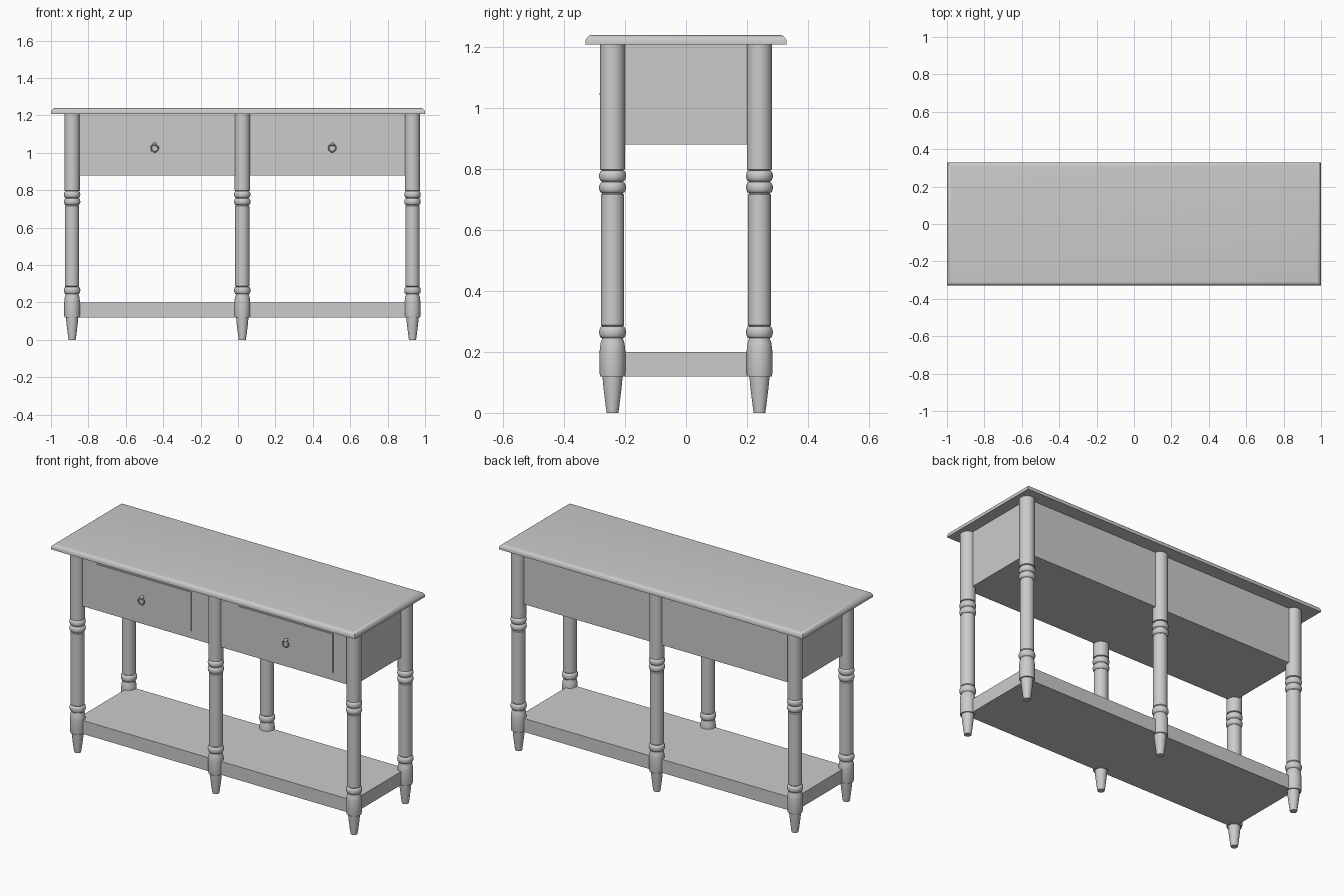
import bpy, bmesh, math

if "Cube" in bpy.data.objects:
    bpy.data.objects.remove(bpy.data.objects["Cube"])

LEG_X = (-0.887, 0.023, 0.933)
LEG_Y = 0.241
X0, X1 = LEG_X[0], LEG_X[2]


def finish(bm, name, smooth=True):
    bmesh.ops.remove_doubles(bm, verts=bm.verts, dist=1e-5)
    bmesh.ops.recalc_face_normals(bm, faces=bm.faces)
    me = bpy.data.meshes.new(name)
    bm.to_mesh(me)
    bm.free()
    ob = bpy.data.objects.new(name, me)
    bpy.context.collection.objects.link(ob)
    if smooth:
        bpy.ops.object.select_all(action='DESELECT')
        ob.select_set(True)
        bpy.context.view_layer.objects.active = ob
        bpy.ops.object.shade_smooth_by_angle(angle=math.radians(35))
    return ob


def loft(name, rings):
    """Skin a stack of closed loops and cap both ends."""
    bm = bmesh.new()
    loops = [[bm.verts.new(p) for p in ring] for ring in rings]
    n = len(loops[0])
    for a, b in zip(loops, loops[1:]):
        for i in range(n):
            j = (i + 1) % n
            bm.faces.new((a[i], a[j], b[j], b[i]))
    bm.faces.new(loops[0])
    bm.faces.new(loops[-1])
    return finish(bm, name)


def rect(x0, x1, y0, y1, z):
    return [(x0, y0, z), (x1, y0, z), (x1, y1, z), (x0, y1, z)]


def box(name, x0, x1, y0, y1, z0, z1):
    return loft(name, [rect(x0, x1, y0, y1, z0), rect(x0, x1, y0, y1, z1)])


def bead(z0, z1, r_in, r_out, n=8):
    return [(r_in + (r_out - r_in) * math.sin(math.pi * i / n),
             (z0 + z1) / 2 - (z1 - z0) / 2 * math.cos(math.pi * i / n)) for i in range(n + 1)]


def turned(name, profile, x, y, sides=32):
    return loft(name, [[(x + r * math.cos(2 * math.pi * i / sides),
                         y + r * math.sin(2 * math.pi * i / sides), z)
                        for i in range(sides)] for r, z in profile])


# Tabletop with rounded-over upper edge
W, D, R = 1.0, 0.33, 0.024
rings = [rect(-W, W, -D, D, 1.208)]
for i in range(7):
    t = math.pi / 2 * i / 6
    k = R * (1 - math.cos(t))
    rings.append(rect(-W + k, W - k, -D + k, D - k, 1.215 + 0.025 * math.sin(t)))
loft("tabletop", rings)

# Drawer case and lower shelf
box("drawer_case", X0, X1, -0.25, 0.25, 0.88, 1.21)
box("lower_shelf", X0, X1, -0.25, 0.25, 0.12, 0.20)

# Turned legs
profile = ([(0.019, 0), (0.022, 0.02), (0.030, 0.085), (0.033, 0.119),
            (0.040, 0.119), (0.042, 0.128), (0.042, 0.205), (0.039, 0.23), (0.034, 0.243)]
           + bead(0.245, 0.284, 0.034, 0.044)
           + [(0.038, 0.288), (0.038, 0.716), (0.034, 0.719)]
           + bead(0.721, 0.757, 0.034, 0.044)
           + bead(0.759, 0.795, 0.034, 0.044)
           + [(0.041, 0.798), (0.041, 1.21)])
for x, side in zip(LEG_X, ("left", "middle", "right")):
    for s, end in ((-1, "front"), (1, "back")):
        turned(f"{end}_{side}_leg", profile, x, s * LEG_Y)

# Drawer fronts with stud and ring pull
for x0, x1, side in ((-0.755, -0.131, "left"), (0.181, 0.803, "right")):
    box(f"{side}_drawer_front", x0, x1, -0.256, -0.245, 0.926, 1.157)
    cx = (x0 + x1) / 2 - 0.003 * (1 if side == "left" else -4)
    bpy.ops.mesh.primitive_torus_add(location=(cx, -0.273, 1.025), rotation=(math.pi / 2, 0, 0),
                                     major_radius=0.019, minor_radius=0.004,
                                     major_segments=28, minor_segments=8)
    bpy.context.object.name = f"{side}_ring_pull"
    bpy.ops.object.shade_smooth_by_angle()
    bpy.ops.mesh.primitive_uv_sphere_add(segments=16, ring_count=10, radius=0.009,
                                         location=(cx, -0.268, 1.046))
    bpy.context.object.name = f"{side}_pull_stud"
    bpy.context.object.scale = (1, 1.8, 1)
    bpy.ops.object.shade_smooth_by_angle()
